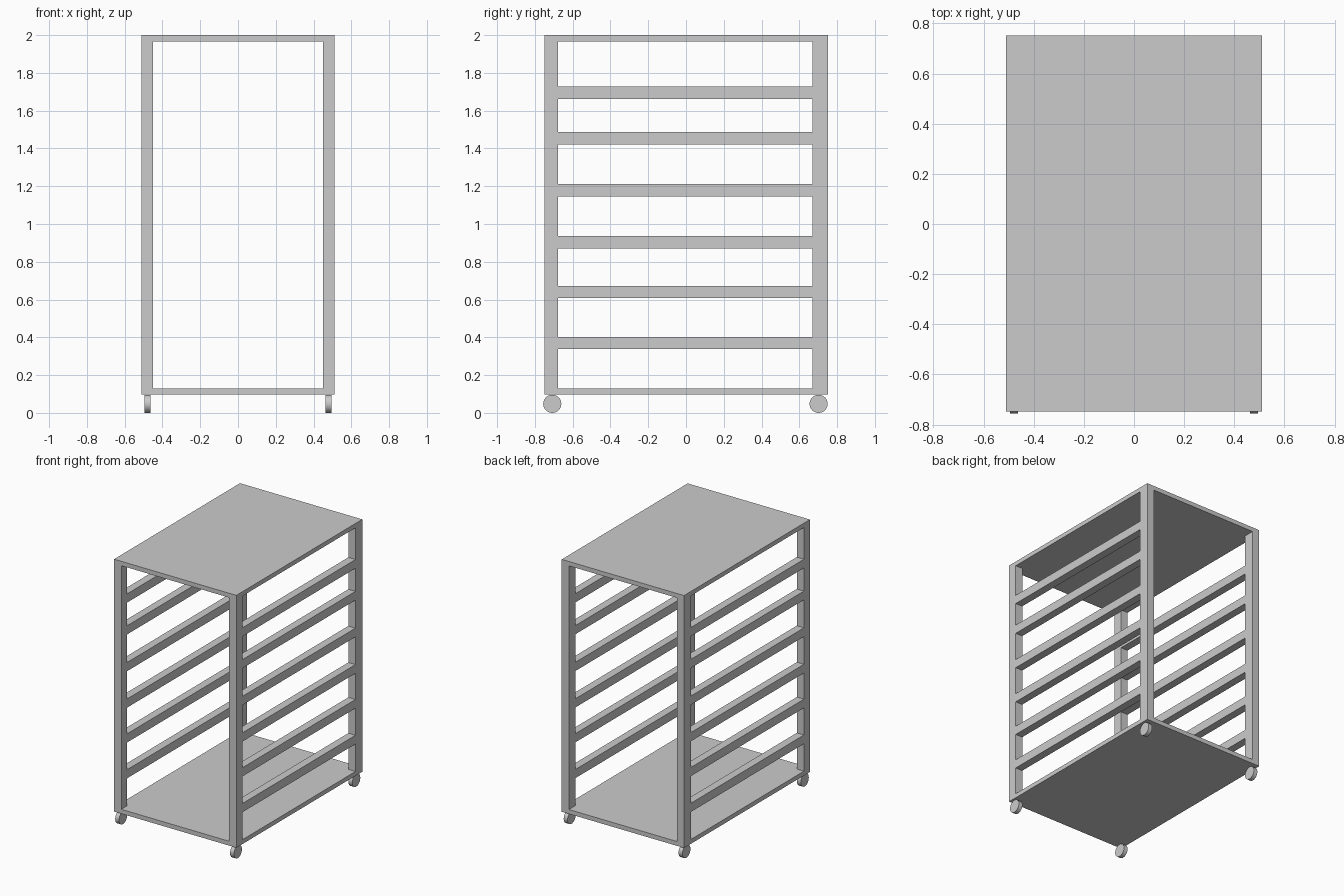
import bpy, bmesh, math
from mathutils import Matrix

if "Cube" in bpy.data.objects:
    bpy.data.objects.remove(bpy.data.objects["Cube"])


def box(name, x0, x1, y0, y1, z0, z1):
    bm = bmesh.new()
    bmesh.ops.create_cube(bm, size=1)
    bmesh.ops.scale(bm, vec=(x1 - x0, y1 - y0, z1 - z0), verts=bm.verts)
    bmesh.ops.translate(bm, vec=((x0 + x1) / 2, (y0 + y1) / 2, (z0 + z1) / 2), verts=bm.verts)
    return finish(name, bm)


def finish(name, bm):
    me = bpy.data.meshes.new(name)
    bm.to_mesh(me)
    bm.free()
    ob = bpy.data.objects.new(name, me)
    bpy.context.collection.objects.link(ob)
    return ob


def wheel(name, x, y, r=0.048, width=0.032):
    bm = bmesh.new()
    bmesh.ops.create_cone(bm, cap_ends=True, segments=32, radius1=r, radius2=r, depth=width,
                          matrix=Matrix.Translation((x, y, r)) @ Matrix.Rotation(math.pi / 2, 4, 'Y'))
    # smooth tread, flat side discs
    for f in bm.faces:
        f.smooth = len(f.verts) == 4
    for e in bm.edges:
        e.smooth = all(f.smooth for f in e.link_faces)
    return finish(name, bm)


W, INNER = 0.51, 0.45
FRONT, BACK = -0.748, 0.752
FRONT_IN, BACK_IN = -0.677, 0.671
LOW, HIGH, PLATE = 0.097, 2.0, 0.033

# top and bottom shelves
box("top_panel", -W, W, FRONT, BACK, HIGH - PLATE, HIGH)
box("bottom_panel", -W, W, FRONT, BACK, LOW, LOW + PLATE)

# posts, tray rails and wheels on both sides
rail_centres = (0.37, 0.64, 0.903, 1.178, 1.455, 1.695)
for side, s in (("left", -1), ("right", 1)):
    x0, x1 = sorted((s * INNER, s * W))
    z0, z1 = LOW + PLATE, HIGH - PLATE
    box(f"front_{side}_post", x0, x1, FRONT, FRONT_IN, z0, z1)
    box(f"back_{side}_post", x0, x1, BACK_IN, BACK, z0, z1)
    for i, z in enumerate(rail_centres):
        box(f"{side}_rail_{i + 1}", x0, x1, FRONT_IN, BACK_IN, z - 0.033, z + 0.033)
    wheel(f"front_{side}_wheel", s * 0.479, -0.708)
    wheel(f"back_{side}_wheel", s * 0.479, 0.702)
